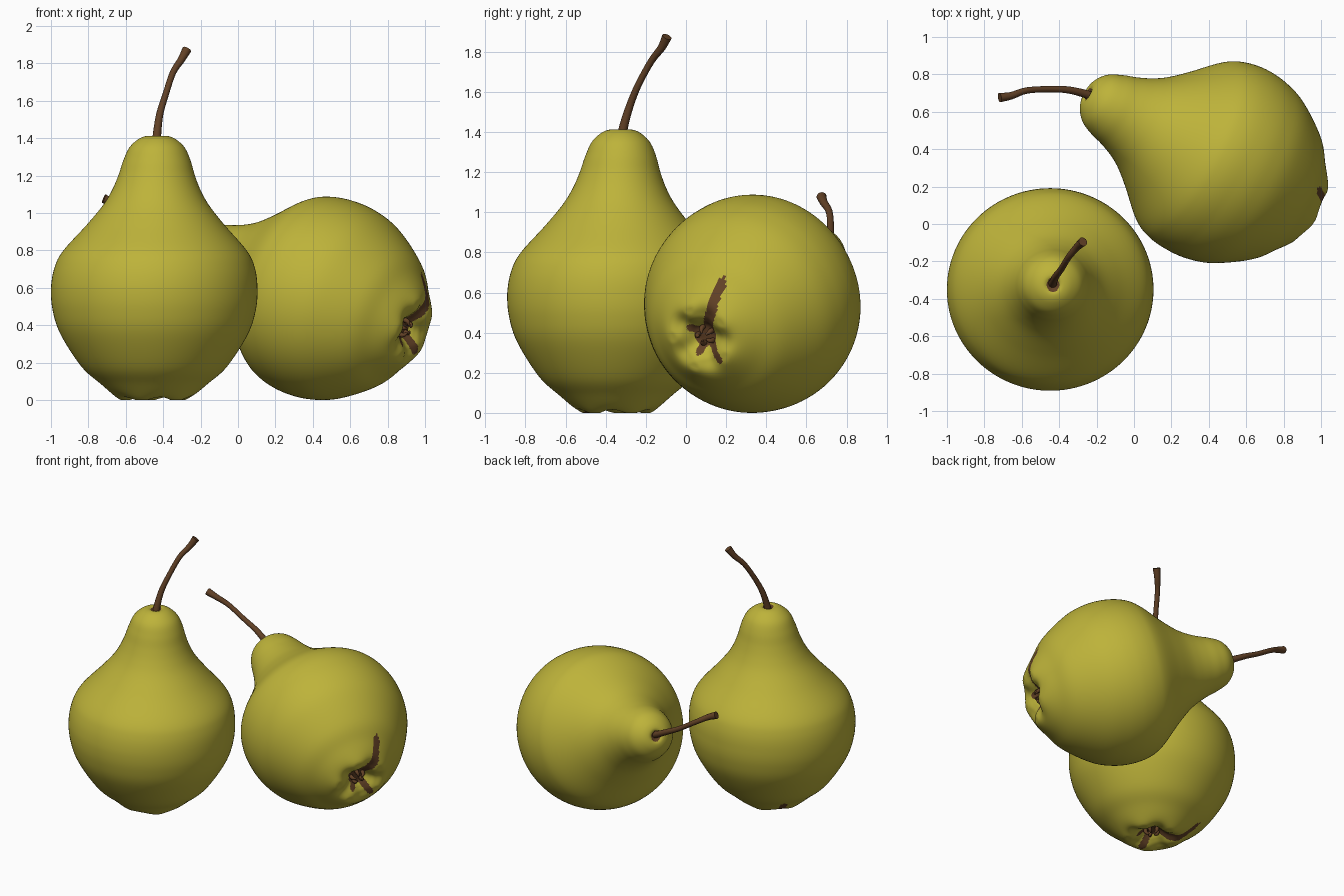
import bpy, bmesh, math
from mathutils import Vector, Matrix

if "Cube" in bpy.data.objects:
    bpy.data.objects.remove(bpy.data.objects["Cube"])


def material(name, rgb):
    m = bpy.data.materials.new(name)
    m.diffuse_color = (*rgb, 1)
    m.use_nodes = True
    m.node_tree.nodes["Principled BSDF"].inputs["Base Color"].default_value = m.diffuse_color
    return m


SKIN = material("pear_skin", (0.51, 0.45, 0.042))
BROWN = material("stem_brown", (0.12, 0.052, 0.019))

# Half outline of a pear (radius, height), from calyx hollow to stem hollow
PROFILE = [(0, .07), (.05, .066), (.085, .038), (.125, .014), (.19, .012),
           (.29, .09), (.39, .18), (.5, .35), (.543, .48), (.552, .6),
           (.535, .71), (.49, .8), (.37, .935), (.285, 1.04), (.238, 1.12),
           (.205, 1.2), (.18, 1.28), (.148, 1.35), (.1, 1.395),
           (.055, 1.412), (.025, 1.402), (0, 1.385)]
STEM = [(.013, .03, 1.37), (.016, .04, 1.43), (.03, .07, 1.53),
        (.06, .11, 1.63), (.1, .175, 1.75), (.145, .228, 1.82), (.175, .255, 1.875)]
STEM_R = [.025, .022, .019, .017, .017, .02, .025]
SEGS = 128


def smooth_path(pts, steps):
    """Catmull-Rom curve through the points."""
    p = [Vector(q) for q in pts]
    p = [2 * p[0] - p[1]] + p + [2 * p[-1] - p[-2]]
    out = []
    for i in range(1, len(p) - 2):
        a, b, c, d = p[i - 1:i + 3]
        for k in range(steps):
            t = k / steps
            out.append(.5 * (2 * b + (c - a) * t + (2 * a - 5 * b + 4 * c - d) * t * t
                             + (3 * b - a - 3 * c + d) * t ** 3))
    return out + [p[-2]]


def polar(r, deg):
    return Vector((r * math.cos(math.radians(deg)), r * math.sin(math.radians(deg))))


def seg_dist(p, a, b):
    t = max(0, min(1, (p - a).dot(b - a) / (b - a).length_squared))
    return (p - a - (b - a) * t).length


# Brown marks around the calyx: (start, end, half width)
MARKS = [(polar(.0, 0), polar(.01, 0), .055),
         (polar(.0, 0), polar(.17, 146), .03),
         (polar(.17, 146), polar(.29, 140), .025),
         (polar(.0, 0), polar(.14, 258), .022),
         (polar(.0, 0), polar(.08, 320), .02),
         (polar(.0, 0), polar(.08, 60), .02)]


def is_brown(c):
    p = Vector((c.x, c.y))
    if c.z > 1.3:
        return (p - Vector((.015, .025))).length < .036
    return c.z < .3 and any(seg_dist(p, a, b) < w for a, b, w in MARKS)


def finish(bm, name, mats, matrix):
    bmesh.ops.remove_doubles(bm, verts=bm.verts, dist=1e-5)
    bmesh.ops.recalc_face_normals(bm, faces=bm.faces)
    for f in bm.faces:
        f.smooth = True
    me = bpy.data.meshes.new(name)
    bm.to_mesh(me)
    bm.free()
    for m in mats:
        me.materials.append(m)
    ob = bpy.data.objects.new(name, me)
    bpy.context.collection.objects.link(ob)
    ob.matrix_world = matrix
    return ob


def skin_rings(bm, rings):
    n = len(rings[0])
    for a, b in zip(rings, rings[1:]):
        for i in range(n):
            j = (i + 1) % n
            bm.faces.new((a[i], a[j], b[j], b[i]))


def body(name, matrix):
    bm = bmesh.new()
    rings = []
    for r, z in smooth_path(PROFILE, 6):
        r = max(r, 0)
        lean = min(1, max(0, (z - .6) / .7))
        lump = math.exp(-((r - .14) / .06) ** 2) if z < .3 else 0
        ring = []
        for i in range(SEGS):
            t = 2 * math.pi * i / SEGS
            # five soft lobes around the calyx
            dz = lump * .012 * math.cos(5 * t + .6)
            ring.append(bm.verts.new((r * math.cos(t) + .015 * lean,
                                      r * .98 * math.sin(t) + .025 * lean,
                                      max(0, z + dz))))
        rings.append(ring)
    skin_rings(bm, rings)
    bmesh.ops.remove_doubles(bm, verts=bm.verts, dist=1e-5)
    for f in bm.faces:
        f.material_index = int(is_brown(f.calc_center_median()))
    return finish(bm, name, [SKIN, BROWN], matrix)


def tube(name, pts, radii, matrix, steps=5, sides=16):
    bm = bmesh.new()
    path = smooth_path(pts, steps)
    rad = [v.x for v in smooth_path([(r, 0) for r in radii], steps)]
    rings = []
    for i, p in enumerate(path):
        d = path[min(i + 1, len(path) - 1)] - path[max(i - 1, 0)]
        q = Vector((0, 0, 1)).rotation_difference(d)
        rings.append([bm.verts.new(p + q @ Vector((*polar(rad[i], 360 * k / sides), 0)))
                      for k in range(sides)])
    skin_rings(bm, rings)
    bm.faces.new(rings[0])
    bm.faces.new(rings[-1])
    ob = finish(bm, name, [BROWN], matrix)
    for f in ob.data.polygons:
        f.use_smooth = len(f.vertices) == 4
    return ob


def pear(prefix, matrix):
    body(prefix + "_body", matrix)
    tube(prefix + "_stem", STEM, STEM_R, matrix)
    # dried sepals in the calyx hollow
    for k in range(5):
        a, b, c = (polar(r, 72 * k + 30) for r in (.045, .04, .02))
        tube(f"{prefix}_sepal_{k + 1}", [(*a, .075), (*b, .045), (*c, .03)],
             [.014, .012, .005], matrix, 4, 10)


# Standing pear
pear("standing_pear", Matrix.Translation((-.448, -.35, 0)))

# Lying pear: its axis points back left and slightly up, twisted to aim its stem
d = Vector((-.835, .46, .3)).normalized()
e1 = Vector((-.08, -.22, .126))
e1 = (e1 - d * e1.dot(d)).normalized()
e2 = d.cross(e1)
basis = Matrix((e1, e2, d)).transposed() @ Matrix.Rotation(-math.radians(55.7), 3, 'Z')
centre = Vector((.45, .34, .545))
pear("lying_pear", Matrix.Translation(centre - d * .585) @ basis.to_4x4())

# Rest the lying pear on the floor
lying = [o for o in bpy.data.objects if o.name.startswith("lying")]
fruit = bpy.data.objects["lying_pear_body"]
low = min((fruit.matrix_world @ v.co).z for v in fruit.data.vertices)
for o in lying:
    o.matrix_world = Matrix.Translation((0, 0, -low)) @ o.matrix_world
